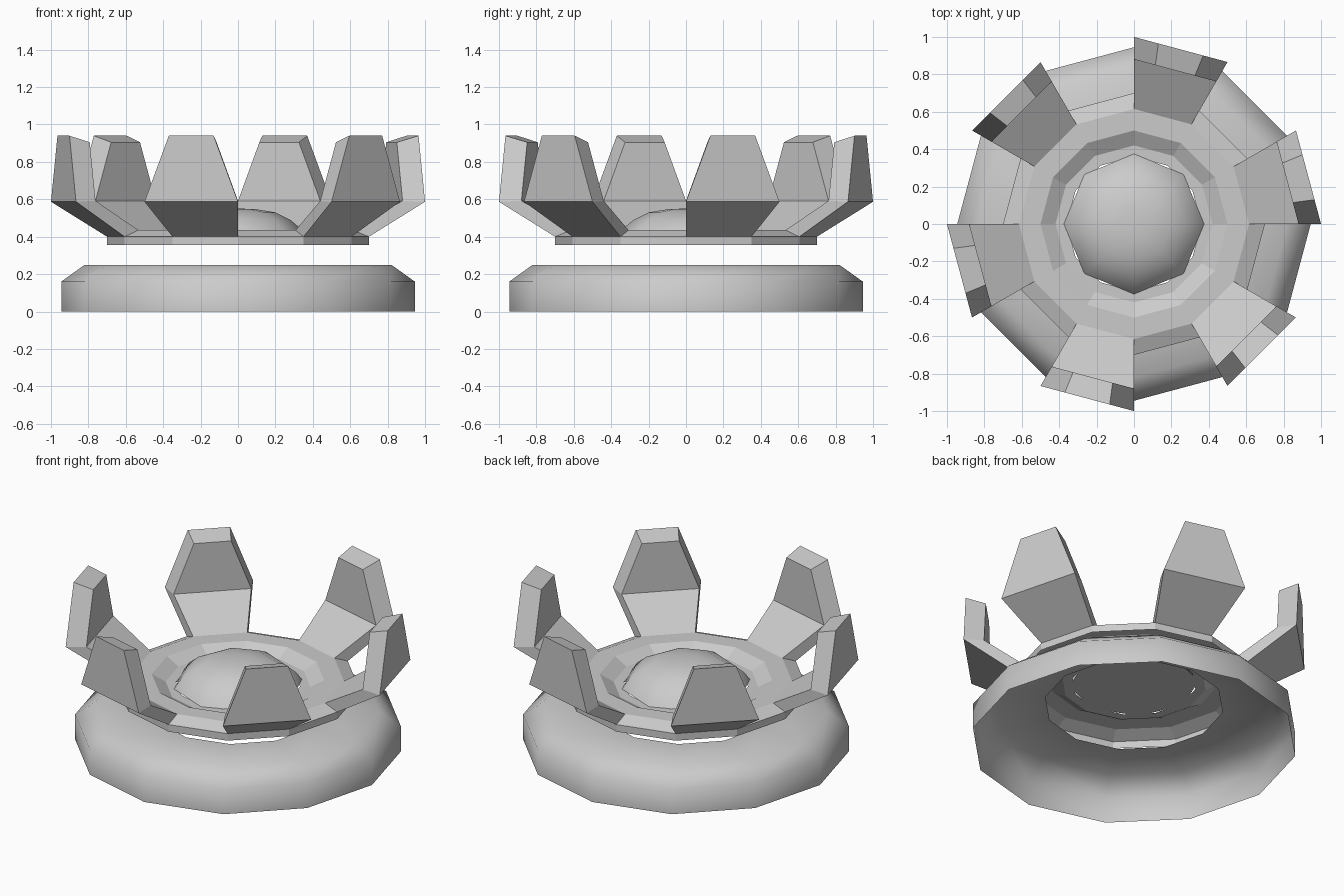
import bpy, bmesh
from math import cos, sin, radians

if "Cube" in bpy.data.objects:
    bpy.data.objects.remove(bpy.data.objects["Cube"])

def polar(r, deg, z):
    return (r * cos(radians(deg)), r * sin(radians(deg)), z)

def finish(bm, name, angle=None):
    me = bpy.data.meshes.new(name)
    bm.to_mesh(me)
    bm.free()
    ob = bpy.data.objects.new(name, me)
    bpy.context.collection.objects.link(ob)
    if angle:
        bpy.ops.object.select_all(action='DESELECT')
        ob.select_set(True)
        bpy.context.view_layer.objects.active = ob
        bpy.ops.object.shade_smooth_by_angle(angle=radians(angle))
    return ob

def lathe(profile, sides, cap_start=False, cap_end=False):
    """Revolve (r, z) points, listed from the outer bottom inward over the top."""
    bm = bmesh.new()
    rings = [[bm.verts.new(polar(r, i * 360 / sides, z)) for i in range(sides)]
             for r, z in profile]
    for a, b in zip(rings, rings[1:]):
        for i in range(sides):
            j = (i + 1) % sides
            bm.faces.new((a[i], a[j], b[j], b[i]))
    if cap_start:
        bm.faces.new(rings[0][::-1])
    if cap_end:
        bm.faces.new(rings[-1])
    return bm

# Base ring: open shell with bevelled shoulder and central hole
finish(lathe([(0.945, 0), (0.945, 0.16), (0.82, 0.25), (0.52, 0.25)], 12),
       "base_ring", 60)

# Dished plate above it, open underneath
finish(lathe([(0.70, 0.355), (0.70, 0.40), (0.615, 0.435), (0.50, 0.435),
              (0.42, 0.39), (0.36, 0.39)], 12), "dished_plate")

# Central low dome, eight-sided
finish(lathe([(0.375, 0.39), (0.345, 0.435), (0.28, 0.49), (0.20, 0.53),
              (0.09, 0.548), (0.02, 0.55)], 8, cap_start=True, cap_end=True),
       "centre_dome", 50)

# Prongs: bent and tapered, on every other side of the plate
def prong_section(r_out, z_out, r_in, z_in, a, taper=1.0):
    pts = []
    for r, z in ((r_out, z_out), (r_in, z_in)):
        p, q = polar(r, a, z), polar(r, a + 30, z)
        mid = [(u + v) / 2 for u, v in zip(p, q)]
        p, q = [[m + (u - m) * taper for u, m in zip(e, mid)] for e in (p, q)]
        pts += [p, q] if not pts else [q, p]
    return pts

for k in range(6):
    a = k * 60
    bm = bmesh.new()
    rings = [[bm.verts.new(p) for p in s] for s in (
        prong_section(0.70, 0.40, 0.615, 0.435, a),
        prong_section(1.0, 0.587, 0.88, 0.592, a),
        prong_section(1.0, 0.94, 0.88, 0.905, a, 0.48))]
    for lo, hi in zip(rings, rings[1:]):
        for i in range(4):
            j = (i + 1) % 4
            bm.faces.new((lo[i], lo[j], hi[j], hi[i]))
    bm.faces.new(rings[-1])
    bmesh.ops.recalc_face_normals(bm, faces=bm.faces)
    finish(bm, f"prong_{k + 1}")
